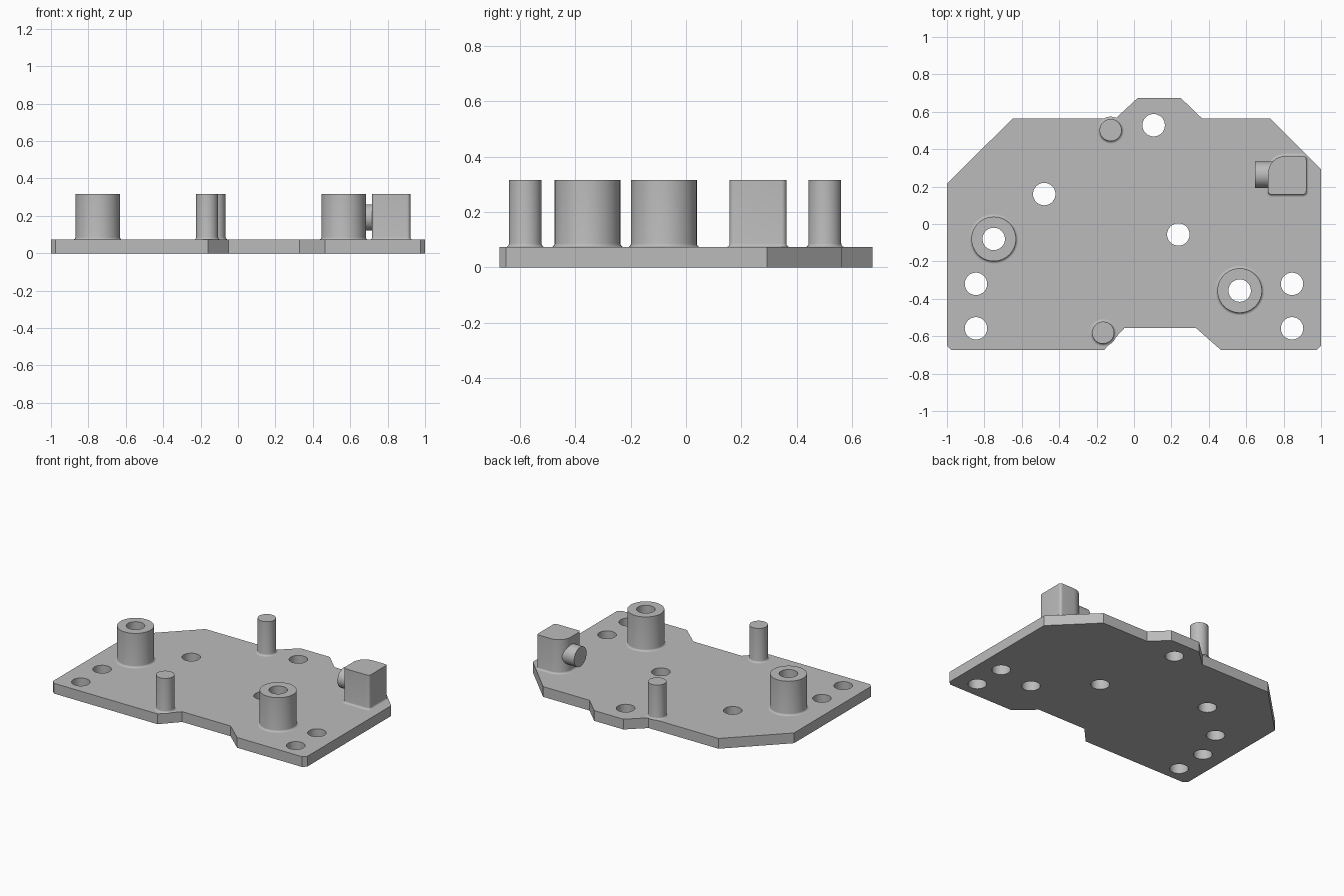
import bpy, bmesh
from math import sin, cos, pi, radians
from mathutils import Matrix

cube = bpy.data.objects.get("Cube")
if cube:
    bpy.data.objects.remove(cube, do_unlink=True)

PLATE, TOP, FILLET, HOLE = 0.073, 0.316, 0.013, 0.06

grey = bpy.data.materials.new("plain_grey")
grey.use_nodes = True
colour = (0.5, 0.5, 0.5, 1)
grey.diffuse_color = colour
grey.node_tree.nodes["Principled BSDF"].inputs["Base Color"].default_value = colour


def finish(name, bm):
    bmesh.ops.recalc_face_normals(bm, faces=bm.faces)
    mesh = bpy.data.meshes.new(name)
    bm.to_mesh(mesh)
    bm.free()
    mesh.materials.append(grey)
    obj = bpy.data.objects.new(name, mesh)
    bpy.context.collection.objects.link(obj)
    bpy.ops.object.select_all(action="DESELECT")
    obj.select_set(True)
    bpy.context.view_layer.objects.active = obj
    bpy.ops.object.shade_smooth_by_angle(angle=radians(30))
    return obj


def circle(x, y, r, n=40):
    return [(x + r * cos(2 * pi * i / n), y + r * sin(2 * pi * i / n)) for i in range(n)]


def post(name, corners, bore=None):
    """Upright post with a fillet at its foot; corners are (x, y, radius), anticlockwise from back right."""
    levels = [(FILLET * (1 - sin(a)), PLATE + FILLET * (1 - cos(a)))
              for a in (pi / 2 * i / 4 for i in range(5))]
    levels.append((0, TOP))
    if bore:
        inward = bore - corners[0][2]
        levels += [(inward, TOP), (inward, PLATE)]
    bm = bmesh.new()
    rings = []
    for off, z in levels:
        ring = []
        for k, (x, y, r) in enumerate(corners):
            for i in range(11):
                a = pi / 2 * (k + i / 10)
                ring.append(bm.verts.new((x + (r + off) * cos(a), y + (r + off) * sin(a), z)))
        rings.append(ring)
    for lo, hi in zip(rings, rings[1:]):
        for i in range(len(lo)):
            j = (i + 1) % len(lo)
            bm.faces.new((lo[i], lo[j], hi[j], hi[i]))
    if not bore:
        bm.faces.new(rings[-1])
    bmesh.ops.remove_doubles(bm, verts=bm.verts, dist=0.0001)
    return finish(name, bm)


# Base plate: outline and hole loops filled, then extruded
outline = [(-1, 0.215), (-0.65, 0.563), (-0.10, 0.563), (0.02, 0.674), (0.25, 0.674),
           (0.365, 0.563), (0.73, 0.563), (1, 0.293), (1, -0.65), (0.976, -0.674),
           (0.465, -0.674), (0.33, -0.555), (-0.05, -0.555), (-0.16, -0.674),
           (-0.976, -0.674), (-1, -0.65)]
bosses = {"left_boss": (0.565, -0.356), "right_boss": (-0.75, -0.08)}
holes = [(-0.48, 0.16), (0.105, 0.528), (0.237, -0.056), *bosses.values()]
holes += [(s * 0.845, y) for s in (-1, 1) for y in (-0.32, -0.558)]

bm = bmesh.new()
for loop in [outline] + [circle(x, y, HOLE) for x, y in holes]:
    vs = [bm.verts.new((x, y, 0)) for x, y in loop]
    for a, b in zip(vs, vs[1:] + vs[:1]):
        bm.edges.new((a, b))
bmesh.ops.triangle_fill(bm, use_beauty=True, edges=bm.edges[:], normal=(0, 0, 1))
ext = bmesh.ops.extrude_face_region(bm, geom=bm.faces[:])
for v in ext["geom"]:
    if isinstance(v, bmesh.types.BMVert):
        v.co.z = PLATE
finish("base_plate", bm)

# Hollow bosses and locating pins
for name, (x, y) in bosses.items():
    post(name, [(x, y, 0.119)] * 4, HOLE)
post("front_pin", [(-0.165, -0.581, 0.059)] * 4)
post("back_pin", [(-0.125, 0.502, 0.059)] * 4)

# Block with one large rounded corner
x0, x1, y0, y1, r, big = 0.717, 0.921, 0.158, 0.363, 0.018, 0.092
post("corner_block", [(x1 - r, y1 - r, r), (x0 + big, y1 - big, big),
                      (x0 + r, y0 + r, r), (x1 - r, y0 + r, r)])

# Round stub on the side of the block
bm = bmesh.new()
bmesh.ops.create_cone(bm, cap_ends=True, segments=40, radius1=0.07, radius2=0.07, depth=0.15,
                      matrix=Matrix.Translation((0.722, 0.263, 0.192)) @ Matrix.Rotation(pi / 2, 4, "Y"))
finish("side_stub", bm)
